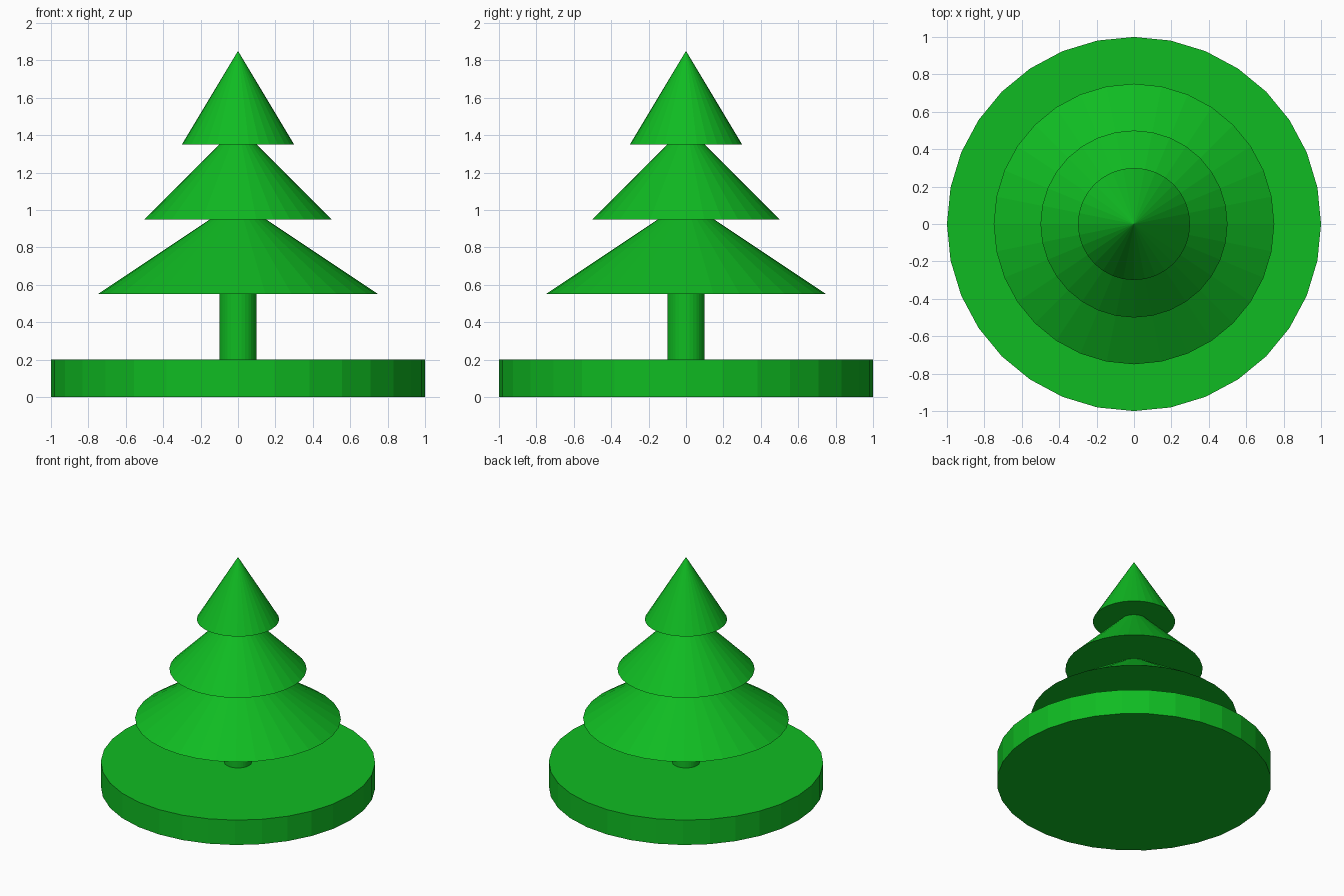
import bpy

if "Cube" in bpy.data.objects:
    bpy.data.objects.remove(bpy.data.objects["Cube"])

SIDES = 32

green = bpy.data.materials.new("green")
green.diffuse_color = (0.005, 0.5, 0.016, 1.0)
green.use_nodes = True
green.node_tree.nodes["Principled BSDF"].inputs["Base Color"].default_value = green.diffuse_color


def finish(name):
    obj = bpy.context.object
    obj.name = name
    obj.data.materials.append(green)


def disc(name, radius, z0, z1):
    bpy.ops.mesh.primitive_cylinder_add(
        vertices=SIDES, radius=radius, depth=z1 - z0, location=(0, 0, (z0 + z1) / 2))
    finish(name)


def cone(name, radius, z0, height):
    bpy.ops.mesh.primitive_cone_add(
        vertices=SIDES, radius1=radius, radius2=0, depth=height,
        location=(0, 0, z0 + height / 2))
    finish(name)


# Round base and trunk
disc("base", 1.0, 0.0, 0.2)
disc("trunk", 0.1, 0.2, 0.6)

# Three overlapping tiers of branches
for name, radius, z0 in (("lower_branches", 0.75, 0.55),
                         ("middle_branches", 0.5, 0.95),
                         ("top_branches", 0.3, 1.35)):
    cone(name, radius, z0, 0.5)
